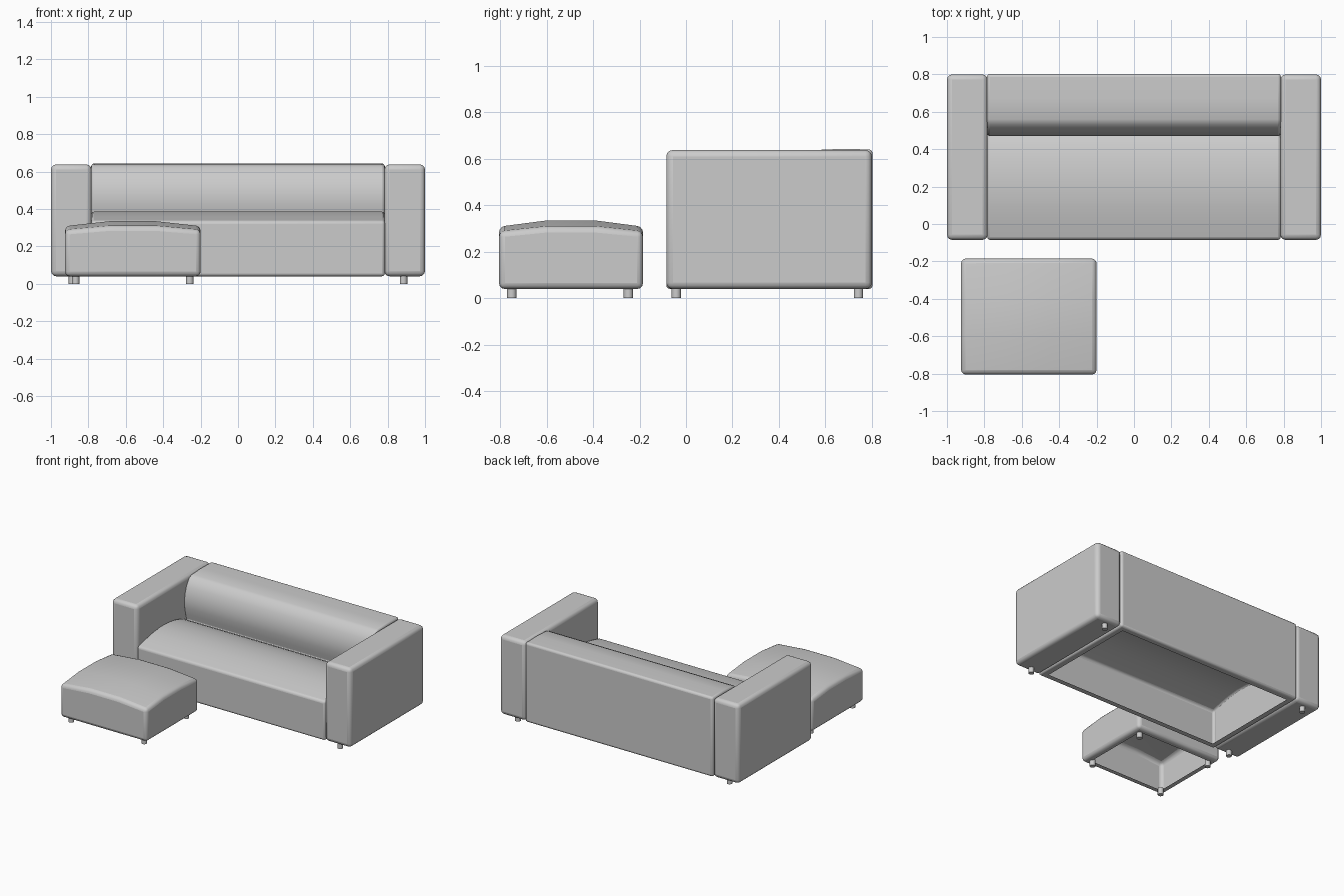
import bpy, bmesh

if "Cube" in bpy.data.objects:
    bpy.data.objects.remove(bpy.data.objects["Cube"])


def finish(name, bm, width, segments=3, angle=0.7):
    """Turn a bmesh into a softly bevelled, smooth shaded object."""
    bmesh.ops.remove_doubles(bm, verts=bm.verts, dist=0.0005)
    bmesh.ops.recalc_face_normals(bm, faces=bm.faces)
    me = bpy.data.meshes.new(name)
    bm.to_mesh(me)
    bm.free()
    ob = bpy.data.objects.new(name, me)
    bpy.context.collection.objects.link(ob)
    if width:
        mod = ob.modifiers.new("soft_edges", 'BEVEL')
        mod.width = width
        mod.segments = segments
        mod.limit_method = 'ANGLE'
        mod.angle_limit = angle
    bpy.ops.object.select_all(action='DESELECT')
    bpy.context.view_layer.objects.active = ob
    ob.select_set(True)
    bpy.ops.object.shade_smooth_by_angle(angle=0.65)
    return ob


def base_rim(bm, x0, x1, y0, y1, z, w):
    """Flat frame around the open underside."""
    outer = [bm.verts.new((x, y, z)) for x, y in ((x0, y0), (x1, y0), (x1, y1), (x0, y1))]
    inner = [bm.verts.new((x, y, z)) for x, y in
             ((x0 + w, y0 + w), (x1 - w, y0 + w), (x1 - w, y1 - w), (x0 + w, y1 - w))]
    for i in range(4):
        j = (i + 1) % 4
        bm.faces.new((outer[i], outer[j], inner[j], inner[i]))


def arm(name, x0, x1):
    bm = bmesh.new()
    bmesh.ops.create_cube(bm, size=1)
    for v in bm.verts:
        v.co.x = x0 if v.co.x < 0 else x1
        v.co.y = -0.085 if v.co.y < 0 else 0.80
        v.co.z = 0.04 if v.co.z < 0 else 0.638
    finish(name, bm, 0.028)


def leg(name, x, y):
    bm = bmesh.new()
    bmesh.ops.create_cone(bm, cap_ends=True, segments=16, radius1=0.02, radius2=0.02, depth=0.05)
    bmesh.ops.translate(bm, verts=bm.verts, vec=(x, y, 0.025))
    finish(name, bm, 0)


# Sofa arms
arm("left_arm", -1.0, -0.783)
arm("right_arm", 0.783, 1.0)

# Seat and backrest: one side profile (y, z) swept across, open underneath
profile = [(-0.085, 0.04), (-0.085, 0.335), (0.0, 0.357), (0.09, 0.375), (0.18, 0.385),
           (0.27, 0.383), (0.35, 0.373), (0.42, 0.355), (0.46, 0.338), (0.495, 0.315),
           (0.482, 0.37), (0.472, 0.42), (0.47, 0.47), (0.478, 0.52), (0.495, 0.57),
           (0.53, 0.625), (0.56, 0.638), (0.67, 0.643), (0.803, 0.64), (0.803, 0.04)]
bm = bmesh.new()
X = 0.785
sides = [[bm.verts.new((x, y, z)) for y, z in profile] for x in (-X, X)]
for i in range(len(profile) - 1):
    bm.faces.new((sides[0][i], sides[0][i + 1], sides[1][i + 1], sides[1][i]))
for s in sides:
    bm.faces.new(s)
base_rim(bm, -X, X, -0.085, 0.803, 0.04, 0.05)
finish("seat_and_back", bm, 0.018)

# Footstool: low 3 x 3 pillow top, straight sides, open underneath
x0, x1, y0, y1 = -0.925, -0.20, -0.805, -0.185
bm = bmesh.new()
bmesh.ops.create_grid(bm, x_segments=3, y_segments=3, size=1)
for v in bm.verts:
    on_edge = (abs(v.co.x) > 0.9) + (abs(v.co.y) > 0.9)
    v.co = (x0 + (v.co.x + 1) / 2 * (x1 - x0), y0 + (v.co.y + 1) / 2 * (y1 - y0),
            (0.335, 0.308, 0.287)[on_edge])
rim = [e for e in bm.edges if e.is_boundary]
new = bmesh.ops.extrude_edge_only(bm, edges=rim)["geom"]
for v in new:
    if isinstance(v, bmesh.types.BMVert):
        v.co.z = 0.04
low = [e for e in bm.edges if e.is_boundary]
new = bmesh.ops.extrude_edge_only(bm, edges=low)["geom"]
cx, cy, w = (x0 + x1) / 2, (y0 + y1) / 2, 0.05
for v in new:
    if isinstance(v, bmesh.types.BMVert):
        v.co.x = cx + (v.co.x - cx) * (1 - 2 * w / (x1 - x0))
        v.co.y = cy + (v.co.y - cy) * (1 - 2 * w / (y1 - y0))
finish("footstool", bm, 0.025)

# Legs
for x in (-0.885, 0.885):
    for y in (-0.042, 0.742):
        leg("sofa_leg", x, y)
for x in (-0.868, -0.258):
    for y in (-0.75, -0.248):
        leg("footstool_leg", x, y)
